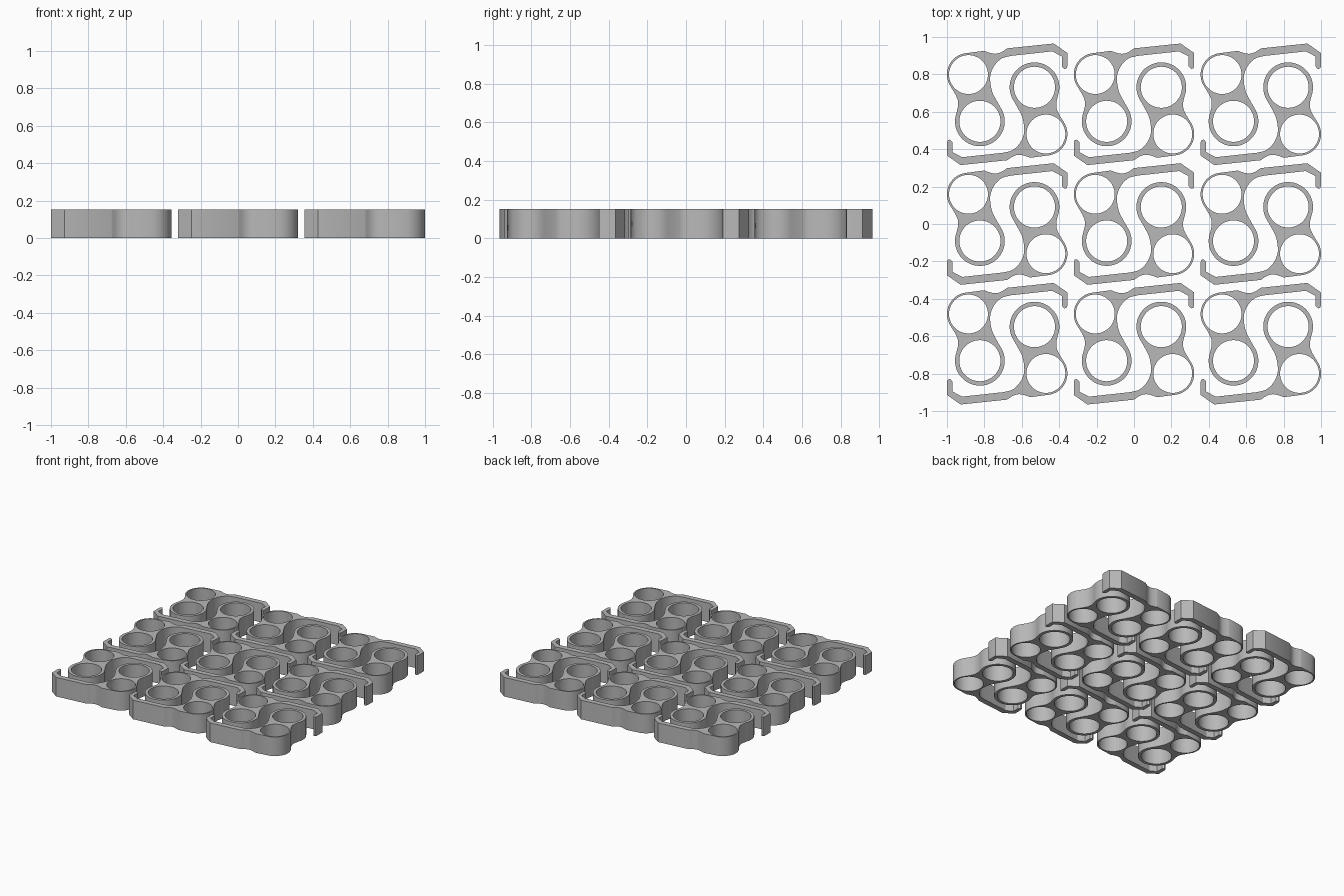
import bpy, bmesh, math
from mathutils import Vector

if "Cube" in bpy.data.objects:
    bpy.data.objects.remove(bpy.data.objects["Cube"])

HEIGHT = 0.152
PITCH_X, PITCH_Y = 0.678, 0.64
SMALL, SMALL_R, SMALL_HOLE = (-0.207, 0.159), 0.115, 0.104
BIG, BIG_R, BIG_HOLE = (-0.146, -0.091), 0.133, 0.110

grey = bpy.data.materials.new("grey plastic")
grey.diffuse_color = (0.48, 0.48, 0.48, 1)
grey.use_nodes = True
grey.node_tree.nodes["Principled BSDF"].inputs["Base Color"].default_value = grey.diffuse_color


def arc(center, radius, start, end, steps):
    """Points on an arc, angles in degrees."""
    angles = [math.radians(start + (end - start) * i / steps) for i in range(steps + 1)]
    return [(center[0] + radius * math.cos(a), center[1] + radius * math.sin(a)) for a in angles]


def smooth(points, steps=5):
    """Catmull-Rom curve through the points."""
    p = [Vector(q) for q in points]
    p = [2 * p[0] - p[1]] + p + [2 * p[-1] - p[-2]]
    out = []
    for a, b, c, d in zip(p, p[1:], p[2:], p[3:]):
        for i in range(steps):
            t = i / steps
            out.append(tuple(0.5 * (2 * b + (c - a) * t + (2 * a - 5 * b + 4 * c - d) * t ** 2
                                    + (3 * b - a - 3 * c + d) * t ** 3)))
    return out + [tuple(p[-2])]


# Outline of one clip: small ring, hooked arm, inner sweep, big ring, neck
outline = arc(SMALL, SMALL_R, 215, 98, 20)
outline += smooth([(-0.123, 0.286), (-0.096, 0.276), (-0.064, 0.270), (-0.032, 0.278), (0.0, 0.299)], 4)
outline += [(0.249, 0.325), (0.322, 0.274), (0.322, 0.205), (0.317, 0.191),
            (0.305, 0.189), (0.292, 0.203), (0.292, 0.256), (0.241, 0.283)]
outline += smooth([(0.021, 0.259), (-0.027, 0.246), (-0.064, 0.213), (-0.086, 0.170),
                   (-0.091, 0.128), (-0.080, 0.067), (-0.050, 0.008)])
outline += arc(BIG, BIG_R, 28, -200, 40)
outline += smooth([(-0.263, -0.012), (-0.264, 0.022), (-0.278, 0.055)], 4)

# Flat filled curve with two holes, extruded to full height
curve = bpy.data.curves.new("clip_profile", 'CURVE')
curve.dimensions = '2D'
curve.fill_mode = 'BOTH'
curve.extrude = HEIGHT / 2
for loop in (outline, arc(SMALL, SMALL_HOLE, 0, 360, 48)[:-1], arc(BIG, BIG_HOLE, 0, 360, 48)[:-1]):
    spline = curve.splines.new('POLY')
    spline.points.add(len(loop) - 1)
    for point, (x, y) in zip(spline.points, loop):
        point.co = (x, y, 0, 1)
    spline.use_cyclic_u = True

first = bpy.data.objects.new("clip", curve)
bpy.context.collection.objects.link(first)
bpy.context.view_layer.objects.active = first
first.select_set(True)
bpy.ops.object.convert(target='MESH')
first = bpy.context.view_layer.objects.active
mesh = first.data

# Weld caps to walls
bm = bmesh.new()
bm.from_mesh(mesh)
bmesh.ops.remove_doubles(bm, verts=bm.verts, dist=0.0002)
bmesh.ops.recalc_face_normals(bm, faces=bm.faces)
bm.to_mesh(mesh)
bm.free()
mesh.materials.clear()
mesh.materials.append(grey)
bpy.ops.object.shade_smooth_by_angle(angle=math.radians(30))
mesh = first.data

# Interlocking pairs in a three by three tray
for row in range(3):
    for col in range(3):
        for turn in range(2):
            if row == col == turn == 0:
                clip = first
            else:
                clip = first.copy()
                bpy.context.collection.objects.link(clip)
            clip.name = f"clip_{row}_{col}_{'turned' if turn else 'upright'}"
            clip.location = ((col - 1) * PITCH_X, (row - 1) * PITCH_Y, HEIGHT / 2)
            clip.rotation_euler = (0, 0, math.pi * turn)
